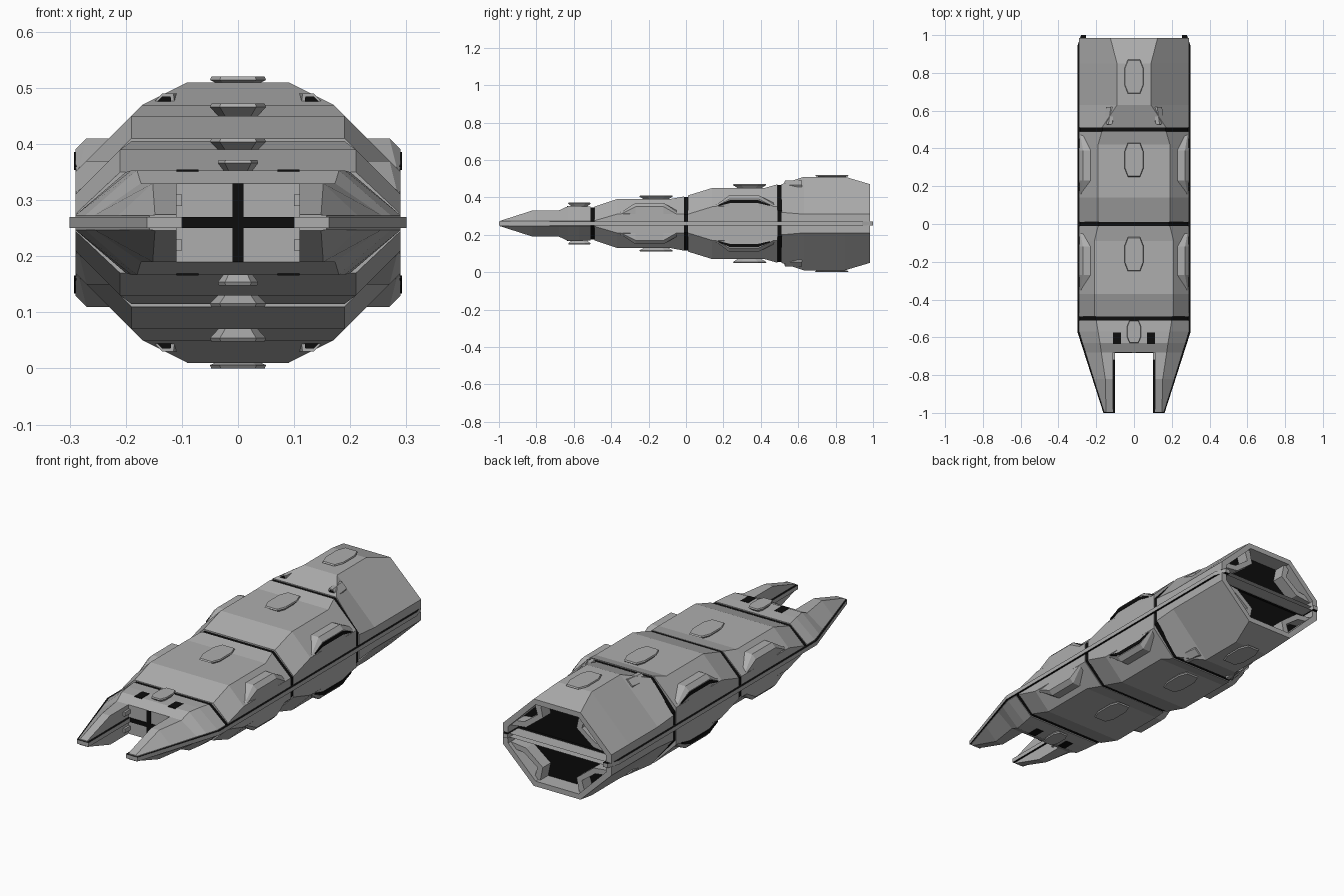
import bpy, bmesh

if "Cube" in bpy.data.objects:
    bpy.data.objects.remove(bpy.data.objects["Cube"])

MID = 0.26  # height of the symmetry plane; all h values are measured from it


def material(name, c):
    m = bpy.data.materials.new(name)
    m.diffuse_color = (c, c, c, 1)
    m.use_nodes = True
    m.node_tree.nodes["Principled BSDF"].inputs["Base Color"].default_value = m.diffuse_color
    return m


GREY = material("hull_grey", 0.42)
BLACK = material("black", 0.004)


def part(name, rings, mat=GREY, flip_x=False, flip_h=True):
    """Loft closed rings of (x, y, h) points, with mirrored copies."""
    bm = bmesh.new()
    for sx in ((1, -1) if flip_x else (1,)):
        for sh in ((1, -1) if flip_h else (1,)):
            vs = [[bm.verts.new((sx * x, y, MID + sh * h)) for x, y, h in r] for r in rings]
            n = len(rings[0])
            for a, b in zip(vs, vs[1:]):
                for i in range(n):
                    j = (i + 1) % n
                    bm.faces.new((a[i], a[j], b[j], b[i]))
            bm.faces.new(vs[0])
            bm.faces.new(vs[-1])
    bmesh.ops.recalc_face_normals(bm, faces=bm.faces)
    me = bpy.data.meshes.new(name)
    bm.to_mesh(me)
    bm.free()
    me.materials.append(mat)
    ob = bpy.data.objects.new(name, me)
    bpy.context.collection.objects.link(ob)
    return ob


def box(name, x0, x1, y0, y1, h0, h1, mat=GREY, flip_x=False, flip_h=True):
    ring = [(x0, h0), (x1, h0), (x1, h1), (x0, h1)]
    return part(name, [[(x, y, h) for x, h in ring] for y in (y0, y1)], mat, flip_x, flip_h)


def half(y, xt, ht, hs, side=0.29, base=0.009):
    """Half-hull section: flat top, 45 degree shoulders, upright sides."""
    return [(side, y, base), (side, y, hs), (xt, y, ht),
            (-xt, y, ht), (-side, y, hs), (-side, y, base)]


# Hull segments
part("nose_deck", [half(-.68, .173, .07, .013, .256), half(-.63, .18, .093, .013, .272),
                   half(-.57, .19, .093, .013), half(-.51, .20, .09, .013)])
part("front_hull", [half(-.49, .21, .09, .015), half(-.37, .21, .13, .05),
                    half(-.09, .21, .13, .05), half(-.01, .19, .145, .05)])
part("middle_hull", [half(.01, .19, .15, .05), half(.14, .19, .19, .09),
                     half(.42, .19, .19, .09), half(.49, .17, .21, .09)])
part("rear_hull", [half(.51, .17, .21, .06), half(.63, .09, .25, .05),
                   half(.85, .09, .25, .05), half(.985, .125, .21, .05),
                   half(.985, .115, .185, .04, .262), half(.90, .115, .185, .04, .262)])

# Prongs
part("prong", [[(.11, y, .009), (s, y, .009), (s, y, .013), (xt, y, h), (.11, y, h)]
               for y, xt, s, h in ((-.68, .173, .256, .07), (-.82, .152, .213, .07),
                                   (-.995, .148, .158, .014))], flip_x=True)
box("prong_inner_step", .10, .112, -.72, -.66, .03, .05, flip_x=True)

# Black seams between segments
for name, y, xt, h, hs in (("front_seam", -.5, .20, .085, .012),
                           ("middle_seam", 0, .185, .143, .047),
                           ("rear_seam", .5, .167, .205, .07)):
    part(name, [half(y + d, xt, h, hs, .286, 0) for d in (-.012, .012)], BLACK)

# Waist plate: dark faces with a grey outer edge
outline = [(.10, -.68), (.10, -1), (.162, -1), (.30, -.57), (.30, .94), (.28, 1),
           (.255, 1), (.255, .92)]
outline += [(-x, y) for x, y in reversed(outline)]
plate = part("waist_plate", [[(x, y, h) for x, y in outline] for h in (-.01, .01)],
             BLACK, flip_h=False)
plate.data.materials.append(GREY)
for f in plate.data.polygons:
    if abs(f.normal.z) < .5:
        f.material_index = 1

# Black cross in the bay between the prongs
box("bay_slot_vertical", -.01, .01, -.684, -.66, 0, .07, BLACK)
box("bay_slot_horizontal", -.10, .10, -.684, -.66, 0, .01, BLACK)
box("deck_vent", .07, .11, -.635, -.575, .07, .0945, BLACK, flip_x=True)


# Flared pads along the spine
def pad(name, y0, y1, w, h0, h1):
    c, l = (y0 + y1) / 2, (y1 - y0) / 2
    shape = [(.65, -1), (1, -.5), (1, .5), (.65, 1)]
    shape += [(-a, b) for a, b in reversed(shape)]
    rings = [[(a * w * s, c + b * l * s, h) for a, b in shape]
             for s, h in ((.62, h0 - .005), (1, h1 - .006), (.95, h1))]
    part(name, rings)


pad("nose_pad", -.63, -.51, .036, .093, .112)
pad("front_pad", -.25, -.07, .05, .13, .15)
pad("middle_pad", .25, .43, .05, .19, .212)
pad("rear_pad", .69, .87, .05, .25, .26)


# Side blisters on the shoulders
def blister(name, y0, y1, y2, y3, d):
    end = [(.284, .075), (.289, .09), (.283, .098), (.268, .110)]
    mid = [(.27, .075), (.29, .13), (.27, .15), (.22, .15)]
    mid[0] = (.29, .08)
    part(name, [[(x, y, h + d) for x, h in r]
                for y, r in ((y0, end), (y1, mid), (y2, mid), (y3, end))], flip_x=True)


blister("front_blister", -.35, -.27, -.12, -.05, -.04)
blister("middle_blister", .16, .23, .39, .47, 0)
part("blister_slot", [[(.26, y, a), (.2925, y, a), (.2925, y, b), (.26, y, b)]
                      for y, a, b in ((.175, .094, .10), (.235, .109, .126),
                                      (.385, .109, .126), (.45, .094, .10))],
     BLACK, flip_x=True)

# Small intakes at the front of the rear hull
pod = [(.11, .19), (.115, .23), (.135, .23), (.16, .205), (.15, .18)]
part("intake", [[(x, .53, h) for x, h in pod],
                [(x - .012, .62, h) for x, h in pod]], flip_x=True)
part("intake_mouth", [[(.135 + (x - .135) * .75, y, .208 + (h - .208) * .75) for x, h in pod]
                      for y in (.527, .54)], BLACK, flip_x=True)

# Open stern: black back wall and clamps around it
part("stern_wall", [half(y, .115, .187, .042, .265, 0) for y in (.895, .905)], BLACK)
for name, pts in (("clamp_side_arm", [(.265, .04), (.265, .065), (.19, .075), (.18, .05)]),
                  ("clamp_top_arm", [(.105, .19), (.135, .18), (.115, .115), (.09, .12)]),
                  ("clamp_bar", [(.18, .05), (.19, .075), (.115, .13), (.09, .12)])):
    part(name, [[(x, y, h) for x, h in pts] for y in (.90, .965)], flip_x=True)
